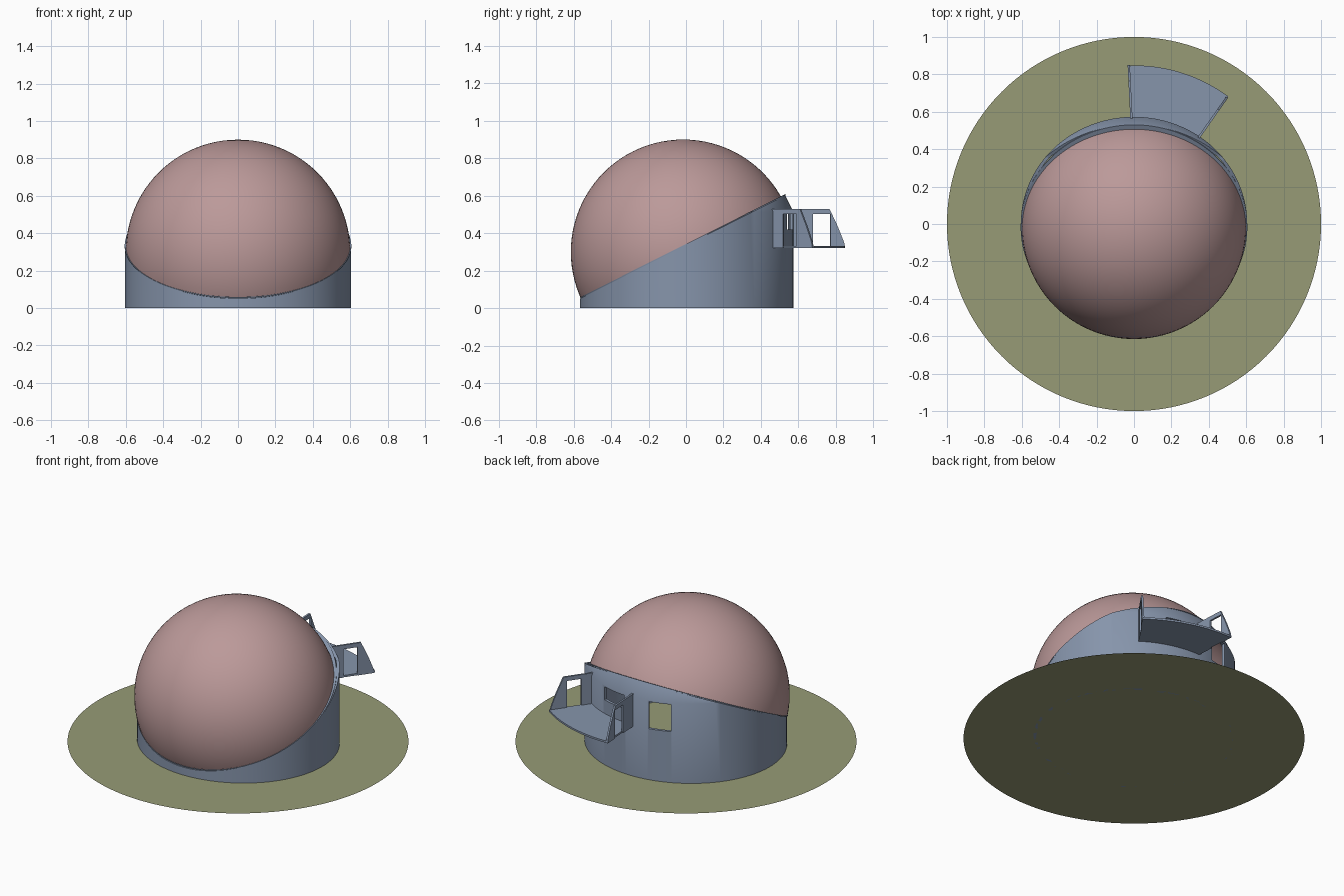
import bpy, bmesh
from math import cos, sin, radians, pi, atan2
from mathutils import Vector

if "Cube" in bpy.data.objects:
    bpy.data.objects.remove(bpy.data.objects["Cube"])

RX, RY = 0.605, 0.57                      # elliptical wall radii
CUT = Vector((0, -0.015, 0.328))          # point on the sloping cut plane
NORMAL = Vector((0, -0.502, 1)).normalized()
TILT = atan2(0.502, 1)


def material(name, rgb):
    m = bpy.data.materials.new(name)
    m.diffuse_color = (*rgb, 1)
    m.use_nodes = True
    m.node_tree.nodes["Principled BSDF"].inputs["Base Color"].default_value = m.diffuse_color
    return m


PINK = material("dome_pink", (0.50, 0.32, 0.32))
BLUE = material("wall_blue", (0.24, 0.30, 0.41))
OLIVE = material("grass_olive", (0.31, 0.33, 0.18))


def finish(name, bm, mat):
    bmesh.ops.recalc_face_normals(bm, faces=bm.faces)
    me = bpy.data.meshes.new(name)
    bm.to_mesh(me)
    bm.free()
    ob = bpy.data.objects.new(name, me)
    bpy.context.collection.objects.link(ob)
    me.materials.append(mat)
    return ob


def activate(ob):
    bpy.ops.object.select_all(action='DESELECT')
    ob.select_set(True)
    bpy.context.view_layer.objects.active = ob


def smooth(ob):
    activate(ob)
    bpy.ops.object.shade_smooth_by_angle(angle=radians(30))


def prism(name, points, offset, mat):
    bm = bmesh.new()
    face = bm.faces.new([bm.verts.new(p) for p in points])
    ext = bmesh.ops.extrude_face_region(bm, geom=[face])
    bmesh.ops.translate(bm, vec=offset,
                        verts=[v for v in ext['geom'] if isinstance(v, bmesh.types.BMVert)])
    return finish(name, bm, mat)


def on_wall(deg, z=0):
    t = radians(deg)
    return Vector((RX * cos(t), RY * sin(t), z))


def lathe(rings, n=128):
    bm = bmesh.new()
    loops = [[bm.verts.new((x * cos(2*pi*i/n), cy + y * sin(2*pi*i/n), z)) for i in range(n)]
             for x, y, cy, z in rings]
    for a, b in zip(loops, loops[1:]):
        for i in range(n):
            j = (i + 1) % n
            bm.faces.new((a[i], a[j], b[j], b[i]))
    return bm


def slice_plane(bm, above):
    bmesh.ops.bisect_plane(bm, geom=bm.verts[:] + bm.edges[:] + bm.faces[:], plane_co=CUT,
                           plane_no=NORMAL, clear_outer=not above, clear_inner=above)


# Ground disc
bm = bmesh.new()
bmesh.ops.create_circle(bm, cap_ends=True, segments=128, radius=1)
finish("ground_disc", bm, OLIVE)

# Dome, cut by the sloping plane
bm = bmesh.new()
bmesh.ops.create_uvsphere(bm, u_segments=96, v_segments=48, radius=0.6)
bmesh.ops.translate(bm, vec=(0, -0.015, 0.3), verts=bm.verts)
slice_plane(bm, True)
smooth(finish("dome", bm, PINK))

# Slant-topped wall with an inward-leaning eave at the back
bm = lathe([(RX, RY, 0.003, 0), (RX, RY, 0.003, 0.515), (0.555, 0.518, 0.003, 0.62)])
slice_plane(bm, False)
wall = finish("slanted_wall", bm, BLUE)
mod = wall.modifiers.new("thickness", 'SOLIDIFY')
mod.thickness = 0.018
mod.offset = -1
activate(wall)
bpy.ops.object.modifier_apply(modifier=mod.name)

# Doorway and balcony window openings
for t0, t1, z0, z1 in ((102, 115, 0.33, 0.505), (70, 86, 0.42, 0.505)):
    a, b = on_wall(t0, z0), on_wall(t1, z0)
    out = on_wall((t0 + t1) / 2).normalized() * 0.08
    up = Vector((0, 0, z1 - z0))
    cutter = prism("opening_cutter", [a - out, b - out, b - out + up, a - out + up], out * 2, BLUE)
    cutter.hide_render = True
    mod = wall.modifiers.new("opening", 'BOOLEAN')
    mod.object = cutter
    mod.operation = 'DIFFERENCE'
    mod.solver = 'EXACT'
    activate(wall)
    bpy.ops.object.modifier_apply(modifier=mod.name)
    bpy.data.objects.remove(cutter)
smooth(wall)

# Thin flat rim between wall and dome
bm = lathe([(0.585, 0.585, 0, 0), (0.606, 0.613, 0, 0), (0.606, 0.613, 0, 0.006),
            (0.585, 0.585, 0, 0.006), (0.585, 0.585, 0, 0)])
bmesh.ops.remove_doubles(bm, verts=bm.verts, dist=1e-5)
rim = finish("dome_rim", bm, BLUE)
rim.location = CUT
rim.rotation_euler.x = TILT
smooth(rim)

# Balcony floor
N = 16
inner = [on_wall(54.5 + (91 - 54.5) * i / N, 0.32) * 1 for i in range(N + 1)]
outer = []
for i in range(N + 1):
    t = radians(53.6 + (92 - 53.6) * i / N)
    outer.append(Vector((0.848 * cos(t), 0.848 * sin(t), 0.32)))
prism("balcony_floor", inner + outer[::-1], Vector((0, 0, 0.012)), BLUE)


# Balcony side walls with doorways
def side_wall(name, start, end, d0, d1, thick):
    s, e = Vector((*start, 0)), Vector((*end, 0))
    side = Vector((-(e - s).y, (e - s).x, 0)).normalized() * thick
    outline = [(-0.03, 0.32), (d0, 0.32), (d0, 0.503), (d1, 0.503), (d1, 0.32), (1, 0.32),
               (0.985, 0.345), (0.95, 0.37), (0.83, 0.44), (0.70, 0.53), (-0.03, 0.53)]
    outline[7:9] = [(0.96, 0.365), (0.86, 0.435)]
    prism(name, [s.lerp(e, f) + Vector((0, 0, z)) for f, z in outline], side, BLUE)


side_wall("balcony_left_wall", (-0.008, 0.57), (-0.022, 0.85), 0.39, 0.715, 0.012)
side_wall("balcony_right_wall", (0.345, 0.45), (0.503, 0.675), 0.30, 0.62, 0.012)
